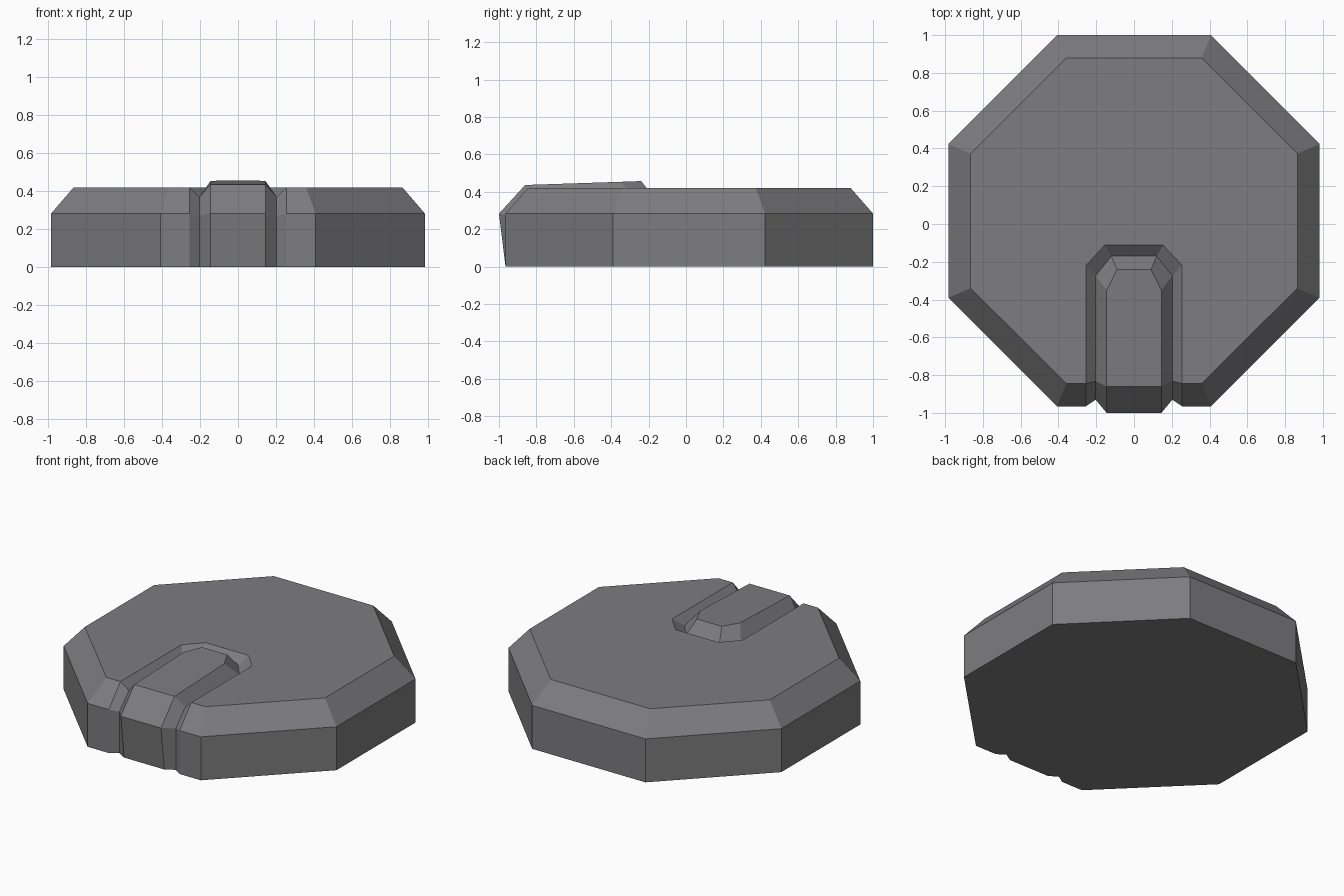
import bpy, bmesh

if "Cube" in bpy.data.objects:
    bpy.data.objects.remove(bpy.data.objects["Cube"])

grey = bpy.data.materials.new("dark grey")
grey.diffuse_color = (0.205, 0.205, 0.215, 1)
grey.use_nodes = True
grey.node_tree.nodes["Principled BSDF"].inputs["Base Color"].default_value = grey.diffuse_color

bm = bmesh.new()
cache = {}


def vert(p):
    key = tuple(round(c, 4) for c in p)
    if key not in cache:
        cache[key] = bm.verts.new(key)
    return cache[key]


def face(points):
    bm.faces.new([vert(p) for p in points])


def mirror(points):
    """Half a loop on +x, closed back along -x."""
    return points + [(-x, y, z) for x, y, z in reversed(points)]


def bridge(a, b):
    for i in range(len(a) - 1):
        face([a[i], a[i + 1], b[i + 1], b[i]])


# groove rim, groove floor line and raised key edge: up the front, then back
rim = [(.255, -.965, 0), (.255, -.965, .283), (.255, -.845, .42),
       (.255, -.22, .42), (.155, -.112, .42)]
floor = [(.203, -.93, 0), (.203, -.93, .27), (.203, -.832, .37),
         (.203, -.275, .37), (.12, -.17, .37)]
key = [(.145, -.965, 0), (.145, -1.0, .283), (.145, -.86, .436),
       (.145, -.35, .453), (.09, -.24, .457)]

# octagonal disc: bottom, shoulder and top outlines
outer = [(.408, -.965), (.983, -.39), (.983, .423), (.408, 1.0)]
inner = [(.358, -.845), (.865, -.34), (.865, .373), (.358, .88)]
bottom = mirror([rim[0]] + [(x, y, 0) for x, y in outer])
shoulder = mirror([rim[1]] + [(x, y, .283) for x, y in outer])
top = mirror([rim[2]] + [(x, y, .42) for x, y in inner])
bridge(bottom, shoulder)
bridge(shoulder, top)

# groove walls and key flanks
bridge(mirror(rim), mirror(floor))
bridge(mirror(floor), mirror(key))

# key front, chamfer and top
for a, b in zip(key, key[1:]):
    face([a, b, (-b[0], b[1], b[2]), (-a[0], a[1], a[2])])

# flat top around the groove, and flat underside
face(top + [(-x, y, z) for x, y, z in rim[3:]] + rim[:2:-1])
face(bottom + [(-p[0], p[1], 0) for p in (floor[0], key[0])] + [key[0], floor[0]])

bmesh.ops.recalc_face_normals(bm, faces=bm.faces[:])
mesh = bpy.data.meshes.new("octagonal_cap")
bm.to_mesh(mesh)
bm.free()
mesh.materials.append(grey)
cap = bpy.data.objects.new("octagonal_cap", mesh)
bpy.context.collection.objects.link(cap)
